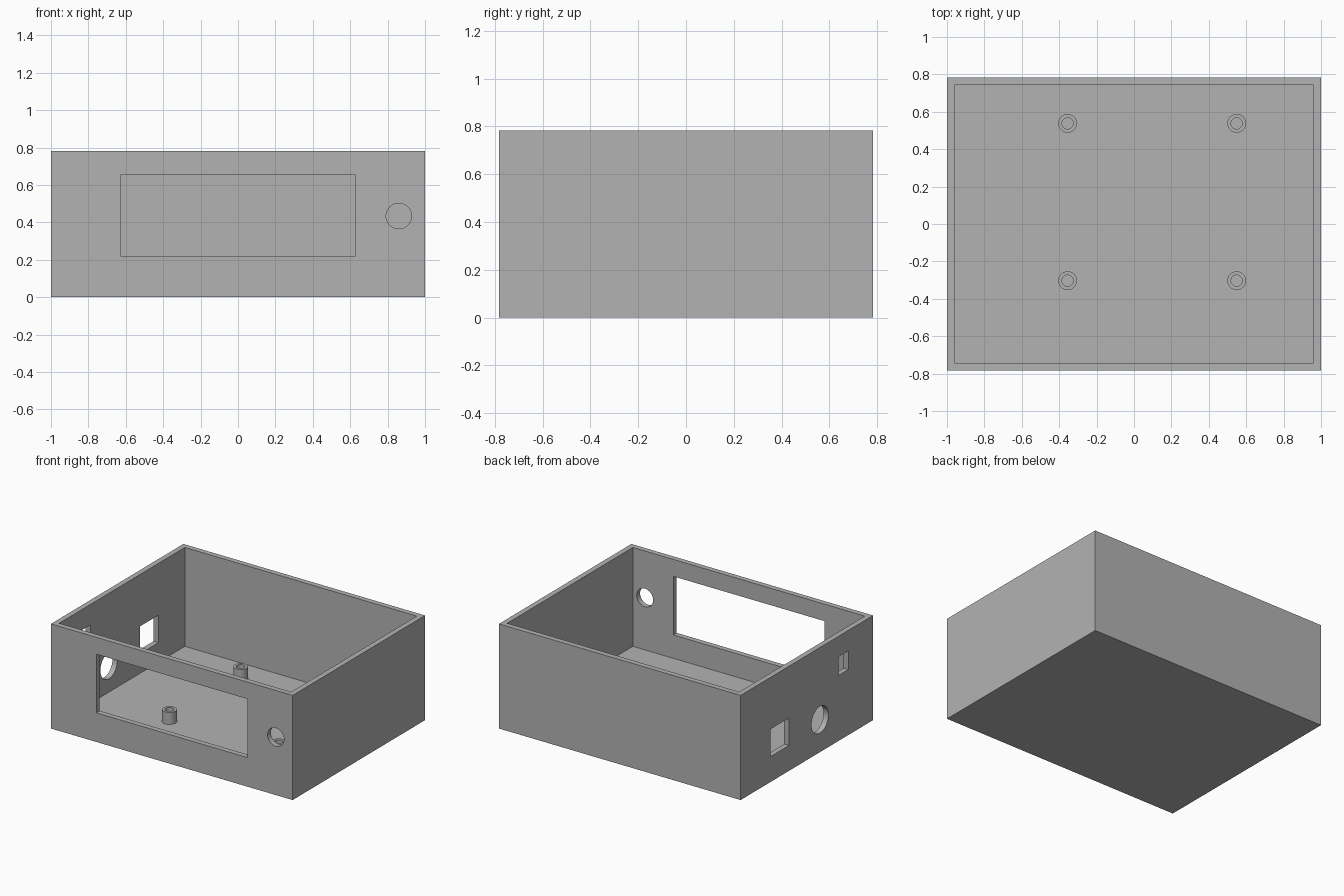
import bpy
import math

# Remove the default cube
if "Cube" in bpy.data.objects:
    bpy.data.objects.remove(bpy.data.objects["Cube"], do_unlink=True)

WIDTH, DEPTH, HEIGHT = 2.0, 1.565, 0.783
WALL, FLOOR = 0.04, 0.043
FRONT, SIDE = -DEPTH / 2, -WIDTH / 2

# Single plain grey plastic
grey = bpy.data.materials.new("grey_plastic")
grey.use_nodes = True
colour = (0.45, 0.45, 0.45, 1)
grey.diffuse_color = colour
grey.node_tree.nodes["Principled BSDF"].inputs["Base Color"].default_value = colour


def box(name, low, high):
    """Box between two opposite corners."""
    centre = [(a + b) / 2 for a, b in zip(low, high)]
    bpy.ops.mesh.primitive_cube_add(size=1, location=centre)
    ob = bpy.context.object
    ob.name = name
    ob.scale = [b - a for a, b in zip(low, high)]
    bpy.ops.object.transform_apply(location=True, rotation=True, scale=True)
    ob.data.materials.append(grey)
    return ob


def rod(name, centre, radius, length, rotation=(0, 0, 0)):
    """Cylinder along z unless rotated."""
    bpy.ops.mesh.primitive_cylinder_add(vertices=48, radius=radius, depth=length,
                                        location=centre, rotation=rotation)
    ob = bpy.context.object
    ob.name = name
    bpy.ops.object.transform_apply(location=True, rotation=True, scale=True)
    ob.data.materials.append(grey)
    return ob


def cut(target, cutter):
    """Subtract the cutter, then discard it."""
    mod = target.modifiers.new("cut", "BOOLEAN")
    mod.operation, mod.solver, mod.object = "DIFFERENCE", "EXACT", cutter
    bpy.context.view_layer.objects.active = target
    bpy.ops.object.modifier_apply(modifier=mod.name)
    bpy.data.objects.remove(cutter, do_unlink=True)


def shade(ob):
    bpy.ops.object.select_all(action="DESELECT")
    ob.select_set(True)
    bpy.context.view_layer.objects.active = ob
    bpy.ops.object.shade_smooth_by_angle(angle=math.radians(30))


# Open-topped case
case = box("case", (SIDE, FRONT, 0), (-SIDE, -FRONT, HEIGHT))
cut(case, box("cavity", (SIDE + WALL, FRONT + WALL, FLOOR),
              (-SIDE - WALL, -FRONT - WALL, HEIGHT + WALL)))

# Front wall: display window and round knob hole
cut(case, box("display_window", (-0.625, FRONT - WALL, 0.218),
              (0.625, FRONT + 2 * WALL, 0.656)))
cut(case, rod("knob_hole", (0.86, FRONT, 0.434), 0.068, 4 * WALL,
              (math.pi / 2, 0, 0)))

# Right wall: square socket, round socket and small switch slot
for name, y0, y1, z0, z1 in (("square_socket", 0.21, 0.43, 0.19, 0.395),
                             ("switch_slot", -0.49, -0.375, 0.49, 0.63)):
    cut(case, box(name, (SIDE - WALL, y0, z0), (SIDE + 2 * WALL, y1, z1)))
cut(case, rod("round_socket", (SIDE, -0.155, 0.243), 0.1, 4 * WALL,
              (0, math.pi / 2, 0)))
shade(case)

# Four hollow mounting posts on the floor
POST = 0.09
for side, x in (("right", -0.355), ("left", 0.549)):
    for end, y in (("front", -0.303), ("back", 0.538)):
        post = rod(f"mounting_post_{end}_{side}", (x, y, FLOOR + POST / 2), 0.05, POST)
        cut(post, rod("screw_hole", (x, y, FLOOR + POST / 2), 0.03, 2 * POST))
        shade(post)
